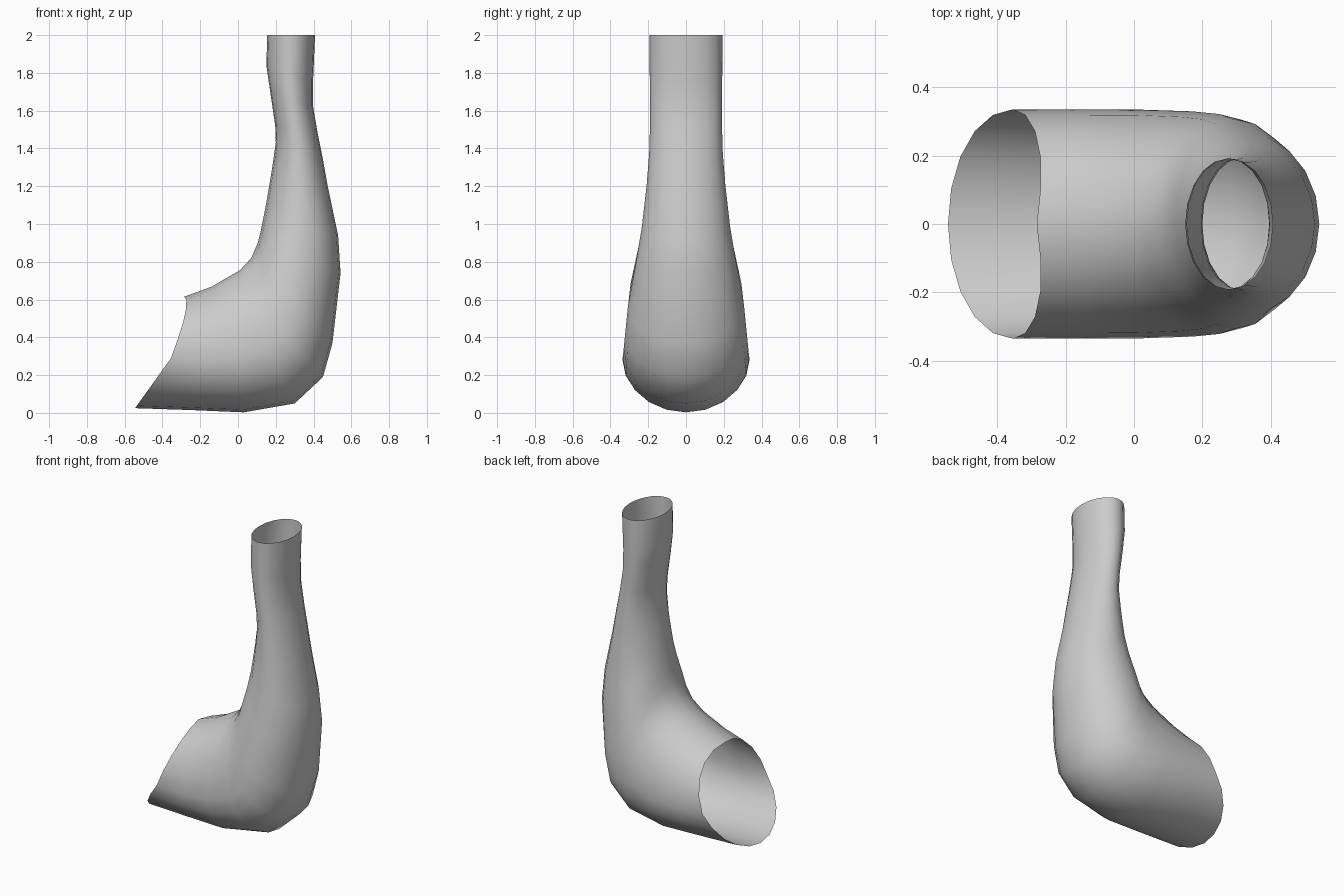
import bpy, bmesh, math

SIDES = 20
# Each section: instep point, sole/heel point, widest point (x, z) and half width
sections = [
    ((-0.285, 0.615), (-0.545, 0.025), (-0.355, 0.29), 0.336),
    ((-0.14, 0.668), (-0.25, 0.015), (-0.16, 0.28), 0.336),
    ((0.01, 0.755), (0.03, 0.003), (0.02, 0.29), 0.335),
    ((0.07, 0.82), (0.30, 0.05), (0.17, 0.34), 0.330),
    ((0.105, 0.90), (0.45, 0.19), (0.25, 0.42), 0.322),
    ((0.122, 0.97), (0.50, 0.37), (0.29, 0.56), 0.308),
    ((0.14, 1.06), (0.543, 0.74), (0.33, 0.80), 0.264),
    ((0.155, 1.14), (0.53, 0.94), (0.34, 0.99), 0.233),
    ((0.18, 1.29), (0.475, 1.20), (0.33, 1.21), 0.208),
    ((0.20, 1.43), (0.45, 1.34), (0.32, 1.37), 0.195),
    ((0.197, 1.52), (0.42, 1.49), (0.305, 1.50), 0.191),
    ((0.172, 1.69), (0.396, 1.63), (0.285, 1.65), 0.191),
    ((0.15, 1.84), (0.397, 1.75), (0.275, 1.80), 0.192),
    ((0.155, 2.00), (0.408, 2.00), (0.28, 2.00), 0.192),
]

# Open boot-shaped tube lofted through the sections
bm = bmesh.new()
rings = []
for k, (a, b, m, w) in enumerate(sections):
    ring = []
    for i in range(SIDES):
        t = 2 * math.pi * i / SIDES
        c, s = math.cos(t), math.sin(t)
        end = a if c > 0 else b
        x = m[0] + (end[0] - m[0]) * abs(c)
        z = m[1] + (end[1] - m[1]) * abs(c)
        if k == 0 and c > 0:  # bowed upper rim of the toe opening
            x += 0.025 * abs(math.sin(2 * t))
        ring.append(bm.verts.new((x, w * s, z)))
    rings.append(ring)
for r0, r1 in zip(rings, rings[1:]):
    for i in range(SIDES):
        j = (i + 1) % SIDES
        bm.faces.new((r0[i], r0[j], r1[j], r1[i]))
bmesh.ops.recalc_face_normals(bm, faces=bm.faces)
# Sole must face down
sole = min(bm.faces, key=lambda f: f.calc_center_median().z)
sole.normal_update()
if sole.normal.z > 0:
    bmesh.ops.reverse_faces(bm, faces=bm.faces)
for f in bm.faces:
    f.smooth = True

mesh = bpy.data.meshes.new("open_toe_sock")
bm.to_mesh(mesh)
bm.free()
obj = bpy.data.objects.new("open_toe_sock", mesh)
bpy.context.collection.objects.link(obj)
